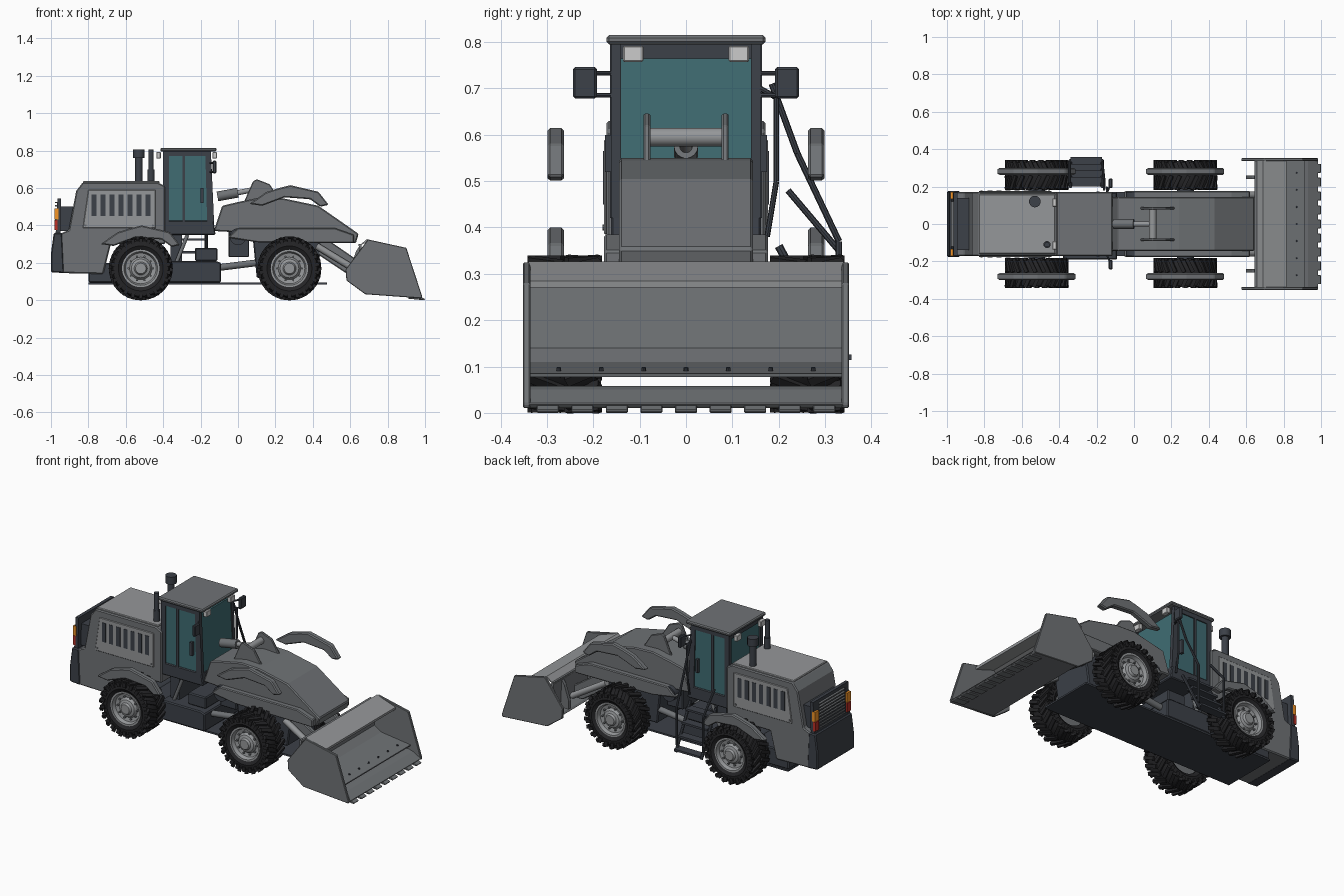
import bpy, bmesh, math
from mathutils import Vector, Matrix

def mat(name, c):
    m = bpy.data.materials.new(name)
    m.diffuse_color = (*c, 1)
    return m

DARK = mat("dark_paint", (0.045, 0.052, 0.065))
RUBBER = mat("rubber", (0.018, 0.018, 0.02))
GLASS = mat("teal_glass", (0.05, 0.15, 0.17))
BODY = mat("body_grey", (0.16, 0.17, 0.18))
LIGHT = mat("light_grey", (0.3, 0.31, 0.32))
WHITE = mat("lamp_white", (0.75, 0.75, 0.75))
ORANGE = mat("lamp_orange", (0.9, 0.3, 0.02))
RED = mat("lamp_red", (0.5, 0.03, 0.02))

def finish(name, bm, m=None, bevel=0, smooth=False):
    bmesh.ops.recalc_face_normals(bm, faces=bm.faces)
    me = bpy.data.meshes.new(name)
    bm.to_mesh(me)
    bm.free()
    ob = bpy.data.objects.new(name, me)
    bpy.context.collection.objects.link(ob)
    if m: me.materials.append(m)
    if bevel:
        b = ob.modifiers.new("bevel", 'BEVEL')
        b.width, b.segments, b.limit_method = bevel, 1, 'ANGLE'
    if smooth:
        bpy.context.view_layer.objects.active = ob
        bpy.ops.object.select_all(action='DESELECT')
        ob.select_set(True)
        bpy.ops.object.shade_smooth_by_angle(angle=math.radians(35))
    return ob

def cube(bm, c, s, rot=None):
    M = Matrix.Translation(c) @ (rot or Matrix()) @ Matrix.Diagonal((*s, 1))
    bmesh.ops.create_cube(bm, size=1, matrix=M)

def box(name, x, y, z, m=None, bevel=0):
    """box from (min, max) ranges"""
    bm = bmesh.new()
    cube(bm, [sum(r) / 2 for r in (x, y, z)], [abs(r[1] - r[0]) for r in (x, y, z)])
    return finish(name, bm, m, bevel)

def plate(name, pts, y0, y1, m=None, bevel=0):
    """side profile (x, z) extruded from y0 to y1"""
    bm = bmesh.new()
    f = bm.faces.new([bm.verts.new((x, y0, z)) for x, z in pts])
    r = bmesh.ops.extrude_face_region(bm, geom=[f])
    bmesh.ops.translate(bm, vec=(0, y1 - y0, 0), verts=[v for v in r['geom'] if isinstance(v, bmesh.types.BMVert)])
    return finish(name, bm, m, bevel)

def rod(name, pts, r, m=None, n=16):
    """round bar through a chain of points"""
    bm = bmesh.new()
    for a, b in zip(pts, pts[1:]):
        a, b = Vector(a), Vector(b)
        M = Matrix.Translation((a + b) / 2) @ (b - a).to_track_quat('Z', 'Y').to_matrix().to_4x4()
        bmesh.ops.create_cone(bm, cap_ends=True, segments=n, radius1=r, radius2=r, depth=(b - a).length, matrix=M)
    return finish(name, bm, m, 0, True)

def lathe(name, prof, c, m, n=48):
    """(radius, y) profile spun round the y axis"""
    bm = bmesh.new()
    vs = [bm.verts.new((r, y, 0)) for r, y in prof]
    es = [bm.edges.new(p) for p in zip(vs, vs[1:])]
    bmesh.ops.spin(bm, geom=vs + es, axis=(0, 1, 0), cent=(0, 0, 0), angle=math.tau, steps=n)
    bmesh.ops.remove_doubles(bm, verts=bm.verts, dist=1e-5)
    bmesh.ops.translate(bm, vec=c, verts=bm.verts)
    return finish(name, bm, m, 0, True)

# wheels: tyre, tread lugs, dished rim, hub and bolts
def wheel(x, s, tag):
    c = Vector((x, s * 0.262, 0.17))
    lathe("tyre_" + tag, [(0.098, -0.06), (0.12, -0.074), (0.148, -0.07), (0.158, -0.05), (0.16, 0),
                          (0.158, 0.05), (0.148, 0.07), (0.12, 0.074), (0.098, 0.06), (0.098, -0.06)], c, RUBBER)
    bm = bmesh.new()
    for i in range(44):
        a, side = math.tau * i / 44, 1 if i % 2 else -1
        R = Matrix.Rotation(a, 4, 'Y')
        cube(bm, c + R @ Vector((0, side * 0.04, 0.161)), (0.02, 0.08, 0.017),
             R @ Matrix.Rotation(side * 0.45, 4, 'Z'))
        cube(bm, c + R @ Vector((0, side * 0.073, 0.147)), (0.02, 0.012, 0.028), R)
    finish("tread_" + tag, bm, RUBBER)
    lathe("rim_" + tag, [(0.1, -s * 0.06), (0.1, s * 0.066), (0.09, s * 0.066), (0.082, s * 0.045), (0.06, s * 0.04),
                         (0.05, s * 0.055), (0.035, s * 0.06), (0.028, s * 0.072), (0, s * 0.072)], c, LIGHT)
    lathe("rim_back_" + tag, [(0.1, -s * 0.05), (0, -s * 0.05)], c, BODY)
    for i in range(10):
        a = math.tau * i / 10
        p = c + Vector((0.066 * math.cos(a), s * 0.038, 0.066 * math.sin(a)))
        rod("wheel_bolt_" + tag, [p, p + Vector((0, s * 0.014, 0))], 0.006, BODY, 6)

FENDER = [(0.06, 0.515), (0.15, 0.578), (0.22, 0.6), (0.28, 0.615), (0.43, 0.58), (0.485, 0.51), (0.44, 0.5),
          (0.385, 0.54), (0.25, 0.55), (0.13, 0.505)]
for x, tag in ((-0.52, "rear"), (0.275, "front")):
    for s in (1, -1):
        wheel(x, s, f"{tag}_{'left' if s > 0 else 'right'}")
        dx, dz = (0, 0) if x > 0 else (-0.795, -0.215)
        plate(tag + "_fender", [(a + dx, b + dz) for a, b in FENDER], s * 0.263, s * 0.299, BODY, 0.006)
    rod(tag + "_axle", [(x, -0.23, 0.17), (x, 0.23, 0.17)], 0.045, DARK)

# chassis and belly plate
box("belly_plate", (-0.8, 0.475), (-0.17, 0.17), (0.085, 0.095), DARK)
box("rear_chassis", (-0.8, -0.2), (-0.165, 0.165), (0.095, 0.2), DARK, 0.006)
plate("side_tank", [(-0.38, 0.095), (-0.09, 0.095), (-0.09, 0.2), (-0.12, 0.21), (-0.38, 0.21)], -0.19, 0.17, DARK, 0.006)
box("tank_top", (-0.23, -0.11), (-0.15, 0.15), (0.21, 0.28), DARK, 0.006)
box("cab_mount", (-0.36, -0.3), (-0.13, 0.13), (0.2, 0.36), DARK)
box("articulation_joint", (-0.05, 0.06), (-0.1, 0.1), (0.23, 0.38), DARK, 0.005)
rod("joint_pin", [(0.0, -0.17, 0.34), (0.0, 0.17, 0.34)], 0.045, DARK)
for s in (1, -1):
    rod("steering_cylinder", [(-0.1, s * 0.11, 0.175), (0.1, s * 0.11, 0.2)], 0.018, BODY)
    rod("cab_strut", [(-0.33, s * 0.14, 0.2), (-0.27, s * 0.14, 0.35)], 0.01, BODY)

# engine hood
plate("engine_hood", [(-0.83, 0.63), (-0.43, 0.63), (-0.39, 0.61), (-0.39, 0.3), (-0.68, 0.3), (-0.72, 0.14), (-0.94, 0.145),
                      (-0.965, 0.35), (-0.905, 0.375), (-0.865, 0.585)], -0.172, 0.172, BODY, 0.006)
box("hood_top", (-0.83, -0.42), (-0.16, 0.16), (0.625, 0.637), LIGHT, 0.004)
for s in (1, -1):
    plate("vent_panel", [(-0.83, 0.385), (-0.44, 0.385), (-0.44, 0.59), (-0.8, 0.59)], s * 0.17, s * 0.177, LIGHT, 0.003)
    for i in range(7):
        x = -0.77 + i * 0.048
        box("vent_slot", (x - 0.013, x + 0.013), (s * 0.17, s * 0.179), (0.45, 0.565), DARK)
    for x in (-0.815, -0.455):
        rod("panel_bolt", [(x, s * 0.17, 0.4), (x, s * 0.18, 0.4)], 0.006, BODY, 8)

# counterweight, rear grille and tail lamps
plate("counterweight", [(-1.0, 0.15), (-0.93, 0.145), (-0.94, 0.36), (-0.985, 0.36), (-1.0, 0.25)], -0.176, 0.176, DARK, 0.006)
plate("grille_frame", [(-0.975, 0.355), (-0.95, 0.355), (-0.945, 0.545), (-0.965, 0.545)], -0.168, 0.168, DARK)
box("grille_core", (-0.96, -0.86), (-0.14, 0.14), (0.37, 0.5), DARK)
for i in range(9):
    box("grille_bar", (-0.979, -0.965), (-0.12, 0.12), (0.375 + i * 0.018, 0.382 + i * 0.018), BODY)
for s in (1, -1):
    box("brake_lamp", (-0.982, -0.965), (s * 0.135, s * 0.17), (0.375, 0.43), RED)
    box("turn_lamp", (-0.98, -0.96), (s * 0.135, s * 0.17), (0.432, 0.49), ORANGE)

# exhaust stack and air intake
rod("air_intake_pipe", [(-0.53, 0.12, 0.62), (-0.53, 0.12, 0.77)], 0.02, DARK)
rod("air_intake_cap", [(-0.53, 0.12, 0.76), (-0.53, 0.12, 0.805)], 0.031, DARK, 24)
rod("exhaust_pipe", [(-0.465, -0.11, 0.62), (-0.465, -0.11, 0.805)], 0.014, DARK)
rod("exhaust_muffler", [(-0.465, -0.11, 0.62), (-0.465, -0.11, 0.7)], 0.019, DARK)

# cab
plate("cab_base", [(-0.4, 0.35), (-0.12, 0.35), (-0.13, 0.425), (-0.4, 0.425)], -0.162, 0.162, DARK, 0.005)
box("roof", (-0.415, -0.115), (-0.172, 0.172), (0.795, 0.815), BODY, 0.006)
box("roof_rail_rear", (-0.4, -0.37), (-0.16, 0.16), (0.765, 0.797), DARK)
for s in (1, -1):
    plate("rear_post", [(-0.4, 0.42), (-0.37, 0.42), (-0.37, 0.797), (-0.4, 0.797)], s * 0.14, s * 0.162, DARK)
    plate("front_post", [(-0.165, 0.42), (-0.128, 0.42), (-0.145, 0.797), (-0.175, 0.797)], s * 0.14, s * 0.162, DARK)
    box("door_post", (-0.297, -0.283), (s * 0.145, s * 0.164), (0.42, 0.797), DARK)
    box("side_roof_rail", (-0.38, -0.15), (s * 0.145, s * 0.162), (0.77, 0.797), DARK)
    plate("side_window", [(-0.375, 0.42), (-0.16, 0.42), (-0.17, 0.775), (-0.375, 0.775)], s * 0.15, s * 0.156, GLASS)
    box("door_handle", (-0.2, -0.185), (s * 0.156, s * 0.175), (0.52, 0.6), DARK)
    for x in (-0.125, -0.425):
        box("work_lamp", (x - 0.012, x + 0.012), (s * 0.092, s * 0.136), (0.757, 0.792), WHITE, 0.003)
    box("mirror", (-0.135, -0.115), (s * 0.192, s * 0.244), (0.678, 0.746), DARK, 0.005)
    for z in (0.685, 0.733):
        rod("mirror_arm", [(-0.15, s * 0.155, z), (-0.13, s * 0.2, z)], 0.005, DARK, 8)
plate("windshield", [(-0.14, 0.4), (-0.132, 0.4), (-0.15, 0.765), (-0.158, 0.765)], -0.142, 0.142, GLASS)
box("rear_window", (-0.39, -0.382), (-0.142, 0.142), (0.42, 0.77), GLASS)
box("seat", (-0.34, -0.24), (-0.06, 0.06), (0.42, 0.5), DARK, 0.01)
box("seat_back", (-0.35, -0.32), (-0.06, 0.06), (0.5, 0.64), DARK, 0.01)

# ladder and handrails on the left side
for i in range(4):
    y, z = 0.335 - i * 0.035, 0.12 + i * 0.068
    box("ladder_step", (-0.34, -0.17), (y - 0.03, y + 0.022), (z - 0.006, z + 0.006), DARK)
for x in (-0.34, -0.17):
    rod("ladder_side", [(x, 0.34, 0.1), (x, 0.2, 0.36)], 0.009, DARK, 8)
rod("long_handrail", [(-0.16, 0.185, 0.71), (-0.16, 0.24, 0.56), (-0.17, 0.33, 0.37), (-0.17, 0.33, 0.14)], 0.007, DARK, 8)
rod("short_handrail", [(-0.345, 0.22, 0.48), (-0.345, 0.33, 0.35), (-0.345, 0.33, 0.14)], 0.007, DARK, 8)
rod("door_handrail", [(-0.145, 0.16, 0.7), (-0.145, 0.195, 0.68), (-0.145, 0.195, 0.5), (-0.145, 0.175, 0.38)], 0.006, DARK, 8)

# front frame and outer arms
plate("front_frame", [(-0.13, 0.37), (-0.085, 0.505), (0.0, 0.525), (0.12, 0.55), (0.24, 0.545), (0.43, 0.505), (0.645, 0.355),
                      (0.63, 0.305), (0.15, 0.31), (0.05, 0.36)], -0.145, 0.145, BODY, 0.006)
plate("axle_housing", [(0.1, 0.12), (0.42, 0.12), (0.45, 0.32), (0.08, 0.32)], -0.13, 0.13, DARK, 0.006)
for s in (1, -1):
    plate("outer_arm", [(-0.055, 0.335), (0.0, 0.385), (0.52, 0.385), (0.62, 0.35), (0.62, 0.305), (0.1, 0.31)],
          s * 0.14, s * 0.177, BODY, 0.005)
    plate("tilt_bracket", [(0.03, 0.52), (0.08, 0.635), (0.1, 0.647), (0.17, 0.62), (0.22, 0.54)], s * 0.077, s * 0.092, BODY, 0.004)
    plate("bucket_arm", [(0.4, 0.31), (0.5, 0.31), (0.66, 0.2), (0.67, 0.13), (0.6, 0.13), (0.42, 0.25)], s * 0.1, s * 0.13, BODY, 0.005)
    rod("lift_cylinder", [(0.42, s * 0.155, 0.29), (0.65, s * 0.155, 0.15)], 0.018, LIGHT)
rod("bracket_pin", [(0.1, -0.085, 0.595), (0.1, 0.085, 0.595)], 0.02, LIGHT)
rod("tilt_cylinder", [(-0.11, 0, 0.555), (0.0, 0, 0.575)], 0.026, BODY)
rod("tilt_piston", [(-0.01, 0, 0.573), (0.1, 0, 0.595)], 0.014, LIGHT)

# bucket
SIDE = [(0.575, 0.165), (0.695, 0.325), (0.9, 0.28), (0.985, 0.02), (0.98, 0.01), (0.68, 0.032), (0.58, 0.105)]
for s in (1, -1):
    plate("bucket_side", SIDE, s * 0.336, s * 0.352, BODY, 0.003)
plate("bucket_top", [(0.645, 0.29), (0.69, 0.327), (0.815, 0.285), (0.813, 0.27), (0.69, 0.31)], -0.34, 0.34, LIGHT)
plate("bucket_shell", [(0.645, 0.3), (0.66, 0.3), (0.675, 0.14), (0.72, 0.11), (0.915, 0.085), (0.913, 0.077), (0.71, 0.095),
                       (0.655, 0.135)], -0.338, 0.338, BODY)
plate("cutting_edge", [(0.69, 0.033), (0.975, 0.01), (0.985, 0.02), (0.93, 0.05), (0.9, 0.058), (0.7, 0.045)], -0.345, 0.345, BODY, 0.002)
for i in range(9):
    y = (i - 4) * 0.0745
    plate("bucket_tooth", [(0.91, 0.008), (0.995, 0.0), (1.0, 0.006), (0.97, 0.022), (0.915, 0.022)], y - 0.024, y + 0.024, BODY, 0.002)
for i in range(7):
    y = (i - 3) * 0.0915
    rod("bucket_bolt", [(0.87, y, 0.085), (0.872, y, 0.098)], 0.005, DARK, 8)
for y in (-0.25, 0, 0.25):
    plate("bucket_rib", [(0.6, 0.12), (0.65, 0.12), (0.65, 0.29), (0.63, 0.26), (0.6, 0.17)], y - 0.01, y + 0.01, BODY)
